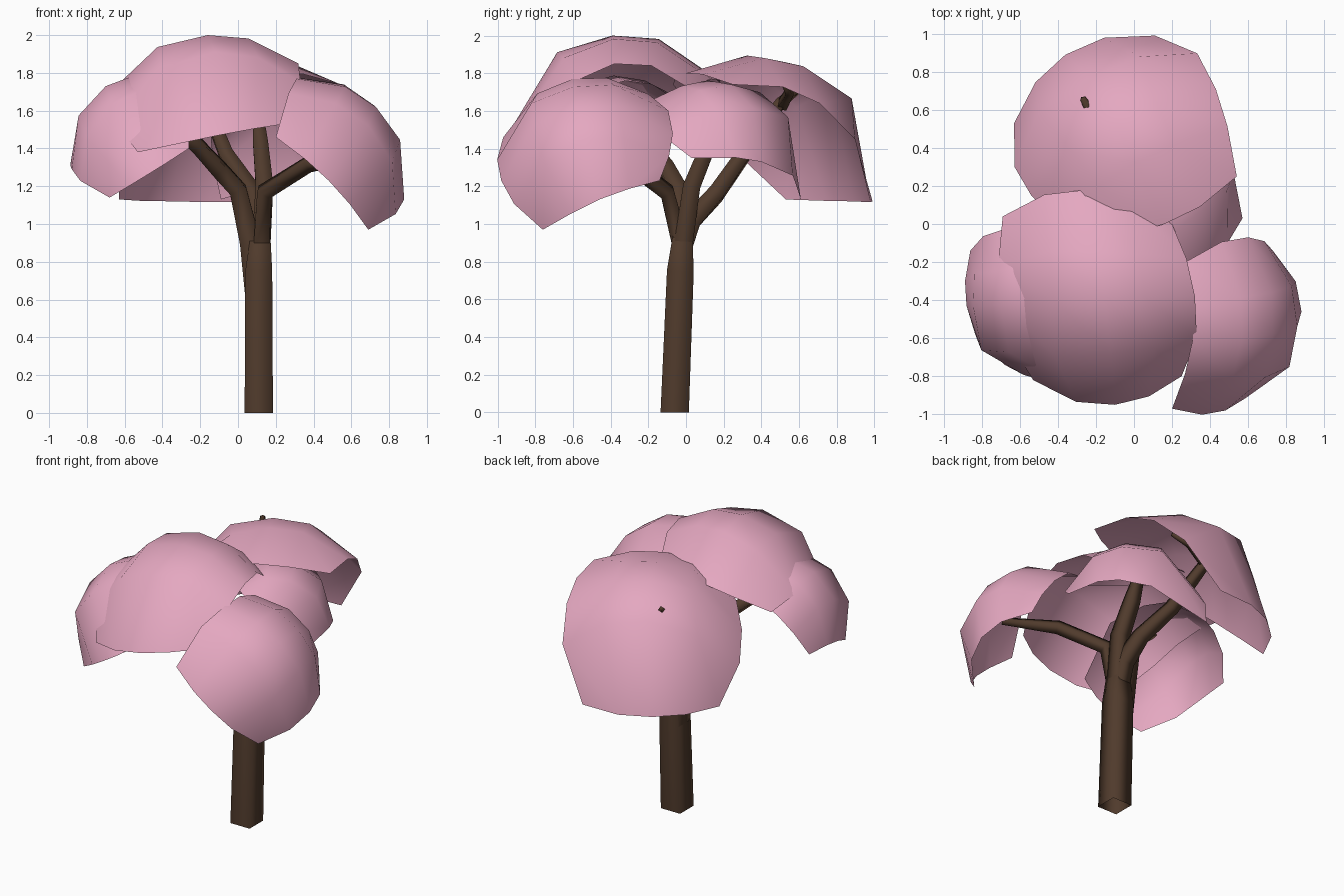
import bpy
from mathutils import Vector


def material(name, rgb):
    m = bpy.data.materials.new(name)
    m.diffuse_color = (*rgb, 1)
    return m


PINK = material("blossom_pink", (0.78, 0.39, 0.53))
BARK = material("bark_brown", (0.08, 0.043, 0.025))


def add_mesh(name, verts, faces, mat, angle):
    me = bpy.data.meshes.new(name)
    me.from_pydata(verts, [], faces)
    me.materials.append(mat)
    ob = bpy.data.objects.new(name, me)
    bpy.context.collection.objects.link(ob)
    bpy.ops.object.select_all(action='DESELECT')
    ob.select_set(True)
    bpy.context.view_layer.objects.active = ob
    bpy.ops.object.shade_smooth_by_angle(angle=angle)


def weights(t):
    # quadratic blend through three stations at t = 0, 0.5, 1
    return ((2 * t - 1) * (t - 1), 4 * t * (1 - t), t * (2 * t - 1))


def blossom(name, centre, grid, n=4):
    """Open dome through a 3x3 grid of points, rounded about a centre."""
    c = Vector(centre)
    rel = [[Vector(p) - c for p in row] for row in grid]
    verts, faces = [], []
    for i in range(n + 1):
        for j in range(n + 1):
            wu, wv = weights(i / n), weights(j / n)
            d, r = Vector(), 0.0
            for a in range(3):
                for b in range(3):
                    w = wu[a] * wv[b]
                    d += rel[a][b].normalized() * w
                    r += rel[a][b].length * w
            verts.append(c + d.normalized() * r)
    for i in range(n):
        for j in range(n):
            k = i * (n + 1) + j
            faces.append((k, k + n + 1, k + n + 2, k + 1))
    # face the shell outwards
    f = faces[len(faces) // 2]
    nrm = (verts[f[1]] - verts[f[0]]).cross(verts[f[2]] - verts[f[0]])
    if nrm.dot(verts[f[0]] - c) < 0:
        faces = [q[::-1] for q in faces]
    add_mesh(name, verts, faces, PINK, 1.2)


def limb(name, pts):
    """Four-sided tapering tube along points (x, y, z, half width)."""
    P = [Vector(p[:3]) for p in pts]
    verts, faces = [], []
    for i, p in enumerate(P):
        t = P[min(i + 1, len(P) - 1)] - P[max(i - 1, 0)]
        if i == 0 and p.z == 0:
            t = Vector((0, 0, 1))  # level foot
        q = Vector((0, 0, 1)).rotation_difference(t)
        for sx, sy in ((1, 1), (-1, 1), (-1, -1), (1, -1)):
            verts.append(p + q @ Vector((sx, sy, 0)) * pts[i][3])
    for i in range(len(P) - 1):
        for j in range(4):
            a, b = 4 * i + j, 4 * i + (j + 1) % 4
            faces.append((a, b, b + 4, a + 4))
    k = len(verts) - 4
    faces.append((k, k + 1, k + 2, k + 3))
    add_mesh(name, verts, faces, BARK, 3.1)


# Blossom shells: rows run corner, edge middle, corner; the centre is the crown
blossom("blossom_front", (-0.19, -0.39, 1.5), [
    [(-0.53, -0.82, 1.38), (-0.10, -0.95, 1.47), (0.25, -0.80, 1.53)],
    [(-0.70, -0.40, 1.64), (-0.16, -0.39, 2.00), (0.32, -0.38, 1.85)],
    [(-0.69, 0.04, 1.62), (-0.25, 0.18, 1.76), (0.20, 0.00, 1.73)]])
blossom("blossom_front_right", (0.42, -0.53, 1.33), [
    [(0.20, -0.97, 1.46), (0.48, -0.98, 1.23), (0.69, -0.76, 0.97)],
    [(0.31, -0.60, 1.77), (0.73, -0.58, 1.62), (0.88, -0.46, 1.13)],
    [(0.27, -0.20, 1.69), (0.60, -0.07, 1.48), (0.73, -0.14, 1.23)]])
blossom("blossom_back", (-0.06, 0.39, 1.4), [
    [(-0.63, 0.53, 1.13), (-0.36, 0.89, 1.12), (0.11, 0.99, 1.12)],
    [(-0.54, 0.15, 1.50), (-0.09, 0.52, 1.86), (0.43, 0.71, 1.64)],
    [(-0.22, -0.07, 1.74), (0.16, 0.00, 1.80), (0.54, 0.25, 1.74)]])
blossom("blossom_left", (-0.5, -0.42, 1.36), [
    [(-0.68, -0.74, 1.14), (-0.48, -0.82, 1.26), (-0.26, -0.80, 1.40)],
    [(-0.88, -0.43, 1.29), (-0.70, -0.42, 1.73), (-0.35, -0.32, 1.76)],
    [(-0.86, -0.14, 1.30), (-0.69, -0.03, 1.57), (-0.45, -0.02, 1.66)]])
blossom("blossom_right", (0.2, 0.2, 1.36), [
    [(0.57, 0.03, 1.35), (0.46, 0.40, 1.33), (-0.09, 0.61, 1.13)],
    [(0.39, -0.17, 1.53), (0.27, 0.24, 1.74), (-0.14, 0.48, 1.41)],
    [(0.20, -0.20, 1.65), (0.00, -0.05, 1.66), (-0.15, 0.28, 1.54)]])

# Trunk and the branches that carry each shell
limb("trunk", [(0.11, -0.06, 0, 0.075), (0.11, -0.03, 0.75, 0.071),
               (0.125, -0.01, 1.06, 0.04)])
limb("branch_left", [(0.1, -0.03, 0.6, 0.06), (0.065, -0.02, 0.9, 0.055),
                     (0.0, -0.04, 1.18, 0.046), (-0.1, -0.1, 1.29, 0.041),
                     (-0.22, -0.2, 1.42, 0.036), (-0.48, -0.38, 1.62, 0.018)])
limb("branch_front_right", [(0.125, -0.02, 0.85, 0.045), (0.14, -0.1, 1.17, 0.038),
                            (0.38, -0.3, 1.32, 0.034), (0.66, -0.52, 1.36, 0.018)])
limb("branch_back", [(0.11, -0.02, 0.85, 0.045), (0.11, 0.03, 1.02, 0.05),
                     (0.08, 0.16, 1.16, 0.043), (-0.06, 0.3, 1.36, 0.038),
                     (-0.17, 0.5, 1.64, 0.028), (-0.27, 0.66, 1.77, 0.012)])
limb("twig_back", [(-0.17, 0.51, 1.63, 0.026), (0.0, 0.55, 1.7, 0.02),
                   (0.12, 0.52, 1.74, 0.01)])
limb("branch_right", [(0.12, -0.02, 0.85, 0.05), (0.14, 0.03, 1.2, 0.046),
                      (0.12, 0.12, 1.42, 0.04), (0.1, 0.2, 1.66, 0.02)])
